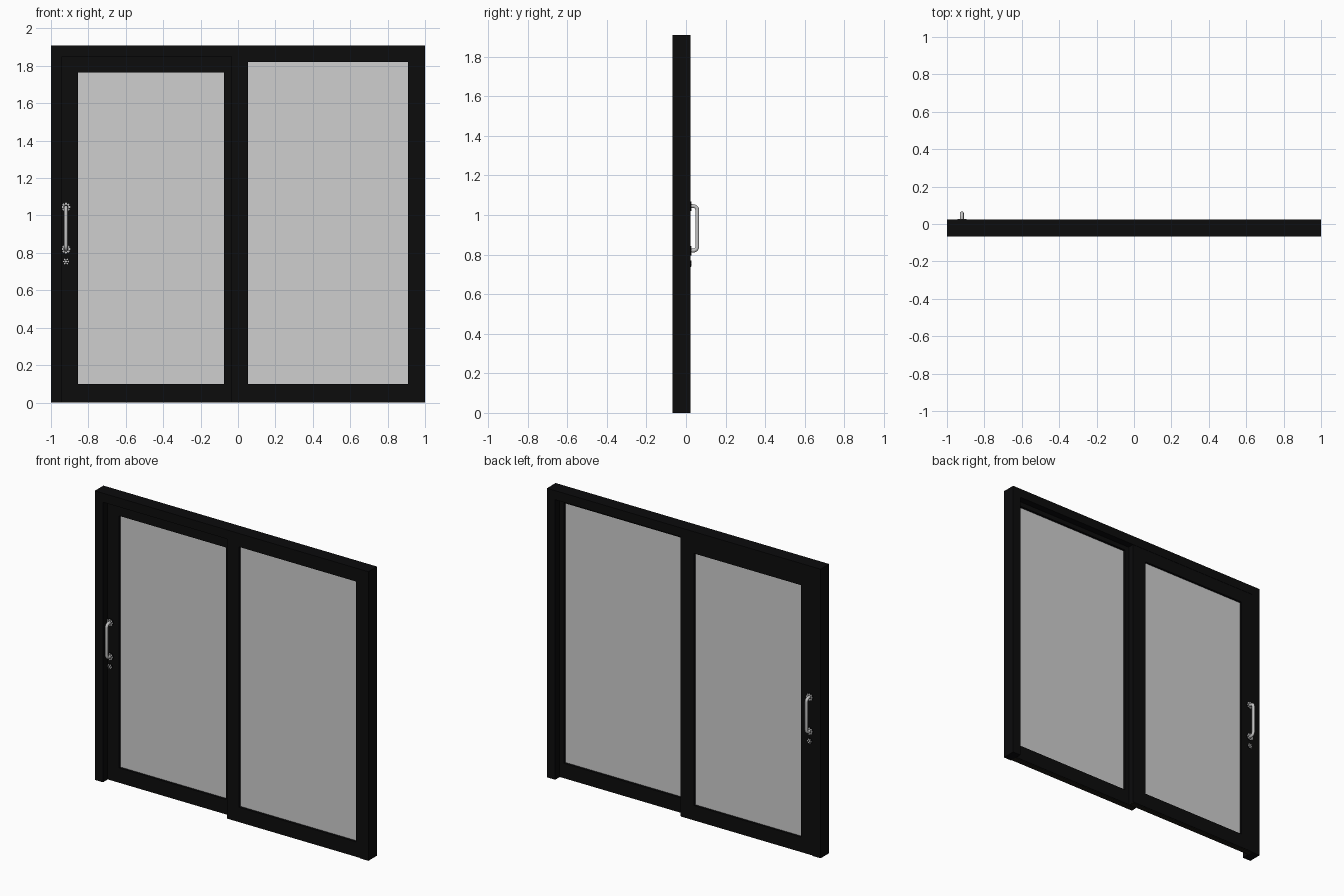
import bpy, math

if "Cube" in bpy.data.objects:
    bpy.data.objects.remove(bpy.data.objects["Cube"])


def material(name, r, g, b):
    m = bpy.data.materials.new(name)
    m.diffuse_color = (r, g, b, 1)
    m.use_nodes = True
    m.node_tree.nodes["Principled BSDF"].inputs["Base Color"].default_value = m.diffuse_color
    return m


BLACK = material("black_metal", 0.0035, 0.0035, 0.0038)
GLASS = material("grey_glass", 0.62, 0.62, 0.62)
SILVER = material("silver_metal", 0.55, 0.55, 0.55)
SEAL = material("dark_seal", 0.012, 0.011, 0.008)


def box(name, x, y, z, mat):
    """Box from three (low, high) ranges."""
    verts = [(a, b, c) for a in x for b in y for c in z]
    faces = [(0, 1, 3, 2), (4, 6, 7, 5), (0, 4, 5, 1), (2, 3, 7, 6), (0, 2, 6, 4), (1, 5, 7, 3)]
    me = bpy.data.meshes.new(name)
    me.from_pydata(verts, [], faces)
    me.materials.append(mat)
    ob = bpy.data.objects.new(name, me)
    bpy.context.collection.objects.link(ob)
    return ob


def disc(name, x, y0, y1, z, r, mat, sides=24):
    """Short cylinder lying along y."""
    bpy.ops.mesh.primitive_cylinder_add(vertices=sides, radius=r, depth=abs(y1 - y0),
                                        location=(x, (y0 + y1) / 2, z),
                                        rotation=(math.pi / 2, 0, 0))
    ob = bpy.context.object
    ob.name = name
    ob.data.materials.append(mat)
    bpy.ops.object.shade_smooth_by_angle(angle=math.radians(40))


def ring(name, x, y, z, left, right, bottom, top, mat):
    """Rectangular frame of two stiles and two rails."""
    box(name + "_left_stile", (x[0], x[0] + left), y, z, mat)
    box(name + "_right_stile", (x[1] - right, x[1]), y, z, mat)
    inner = (x[0] + left, x[1] - right)
    box(name + "_bottom_rail", inner, y, (z[0], z[0] + bottom), mat)
    box(name + "_top_rail", inner, y, (z[1] - top, z[1]), mat)


def panel(name, x, y, glass_x, glass_z):
    """Door leaf: frame, glass and bottom seal."""
    z = (0.004, 1.852)
    ring(name, x, y, z, glass_x[0] - x[0], x[1] - glass_x[1],
         glass_z[0] - z[0], z[1] - glass_z[1], BLACK)
    mid = (y[0] + y[1]) / 2
    box(name + "_glass", (glass_x[0] - 0.005, glass_x[1] + 0.005), (mid - 0.006, mid + 0.006),
        (glass_z[0] - 0.005, glass_z[1] + 0.005), GLASS)
    box(name + "_bottom_seal", x, (y[0] + 0.003, y[1] - 0.003), (0, 0.005), SEAL)


# outer frame: jambs and head, open at the floor
FY = (-0.067, 0.023)
box("left_jamb", (-1, -0.94), FY, (0, 1.91), BLACK)
box("right_jamb", (0.94, 1), FY, (0, 1.91), BLACK)
box("head", (-0.94, 0.94), FY, (1.85, 1.91), BLACK)

# sliding leaf behind, fixed leaf in front
panel("sliding_panel", (-0.942, 0.025), (-0.02, 0.021), (-0.855, -0.075), (0.10, 1.765))
panel("fixed_panel", (-0.035, 0.942), (-0.065, -0.022), (0.053, 0.908), (0.10, 1.82))


def rosette(name, x, s, z, r, studs):
    """Black plate ringed with silver studs."""
    disc(name, x, s * 0.019, s * 0.025, z, r, BLACK)
    for i in range(studs):
        a = 2 * math.pi * i / studs
        disc(name + "_stud", x + 0.74 * r * math.cos(a), s * 0.024, s * 0.027,
             z + 0.74 * r * math.sin(a), r * 0.25, SILVER, 10)


def pull(name, x, s, z0, z1):
    """Round bar with two rounded bends."""
    out, bend = 0.057, 0.02
    pts = [(0.02, z0)]
    for cz, start in ((z0 + bend, -90), (z1 - bend, 0)):
        for i in range(7):
            a = math.radians(start + 15 * i)
            pts.append((out - bend + bend * math.cos(a), cz + bend * math.sin(a)))
    pts.append((0.02, z1))
    cu = bpy.data.curves.new(name, 'CURVE')
    cu.dimensions = '3D'
    cu.bevel_depth = 0.01
    cu.bevel_resolution = 3
    cu.use_fill_caps = True
    sp = cu.splines.new('POLY')
    sp.points.add(len(pts) - 1)
    for p, (y, z) in zip(sp.points, pts):
        p.co = (x, s * y, z, 1)
    sp.use_smooth = True
    cu.materials.append(SILVER)
    bpy.context.collection.objects.link(bpy.data.objects.new(name, cu))


# handles and locks on both faces of the sliding leaf
HX = -0.92
for side, s in (("front", -1), ("back", 1)):
    pull(side + "_pull_handle", HX, s, 0.82, 1.045)
    for z in (0.82, 1.045):
        rosette(side + "_handle_rosette", HX, s, z, 0.024, 8)
    rosette(side + "_lock", HX, s, 0.754, 0.017, 6)
    disc(side + "_lock_core", HX, s * 0.024, s * 0.027, 0.754, 0.006, SILVER, 12)
